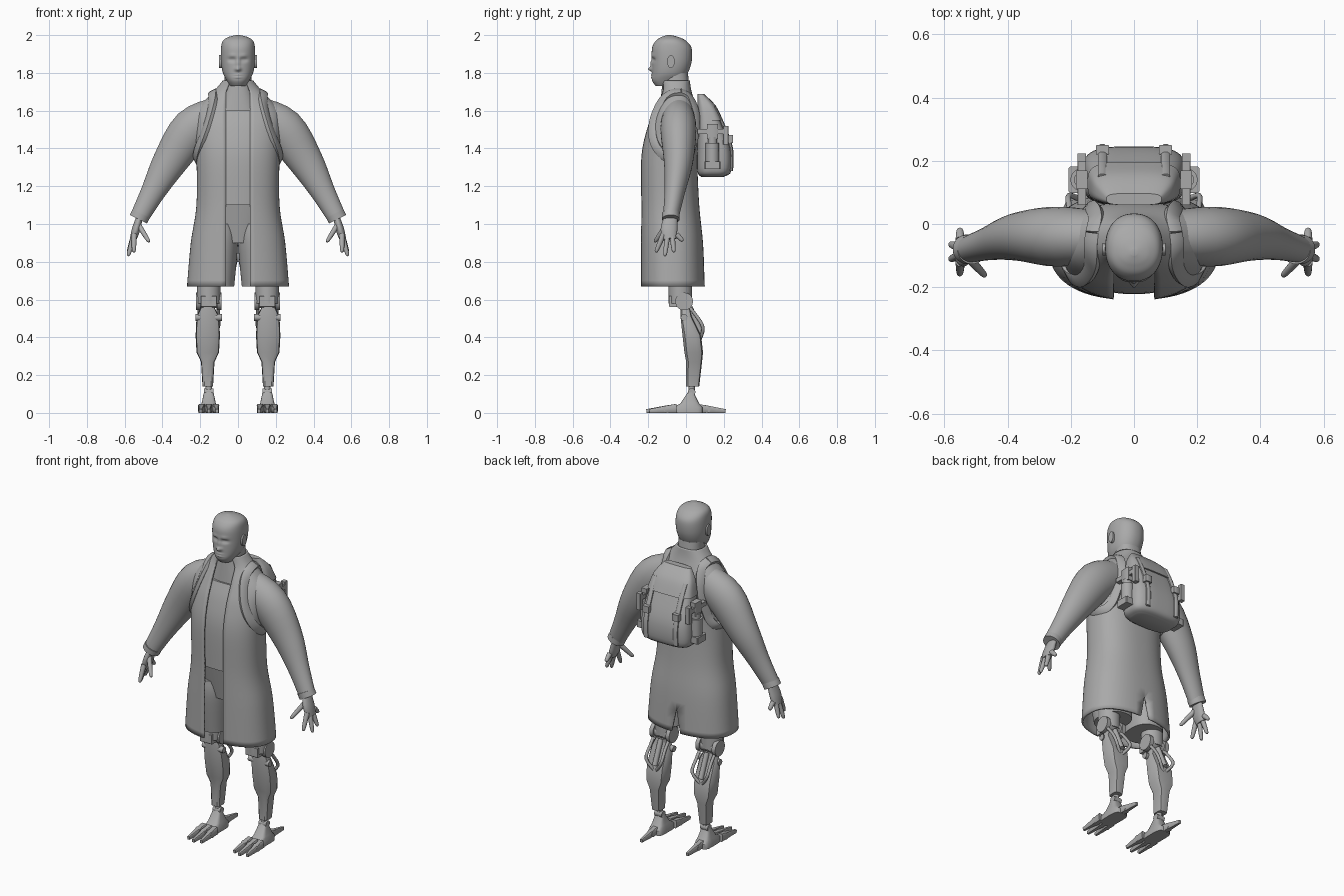
import bpy, bmesh, math
from mathutils import Vector
from mathutils.bvhtree import BVHTree

cube = bpy.data.objects.get("Cube")
if cube:
    bpy.data.objects.remove(cube)

grey = bpy.data.materials.new("plain_grey")
grey.use_nodes = True
grey.diffuse_color = (.4, .4, .4, 1)
grey.node_tree.nodes["Principled BSDF"].inputs["Base Color"].default_value = grey.diffuse_color

X, Y, Z = Vector.Fill(3, 0), Vector.Fill(3, 0), Vector.Fill(3, 0)
X.x = Y.y = Z.z = 1


def smooth_rows(rows, steps):
    """Interpolate rows of numbers with a Catmull-Rom spline."""
    smooth, last = [], len(rows) - 1
    for index in range(last):
        before, after = rows[max(index - 1, 0)], rows[min(index + 2, last)]
        for step in range(steps):
            t = step / steps
            smooth.append([
                (2 * b + (c - a) * t + (2 * a - 5 * b + 4 * c - d) * t ** 2
                 + (3 * b - a - 3 * c + d) * t ** 3) / 2
                for a, b, c, d in zip(before, rows[index], rows[index + 1], after)])
    return smooth + [list(rows[last])]


def rounded(value, power):
    """Turn a sine or cosine into its superellipse version."""
    return math.copysign(abs(value) ** (2 / power), value)


def skin(name, rings, closed, mirror):
    """Join rings of points into one smooth surface."""
    size = len(rings[0])
    verts = [point for ring in rings for point in ring]
    faces = []
    for start in range(0, len(verts) - size, size):
        for i in range(size if closed else size - 1):
            j = (i + 1) % size
            faces.append((start + i, start + j, start + size + j, start + size + i))
    if closed:
        faces += [range(size), range(len(verts) - size, len(verts))]
    mesh = bpy.data.meshes.new(name)
    mesh.from_pydata(verts, [], [tuple(face) for face in faces])
    bm = bmesh.new()
    bm.from_mesh(mesh)
    bmesh.ops.recalc_face_normals(bm, faces=bm.faces)
    bm.to_mesh(mesh)
    bm.free()
    mesh.shade_smooth()
    mesh.set_sharp_from_angle(angle=math.radians(40))
    mesh.materials.append(grey)
    obj = bpy.data.objects.new(name, mesh)
    bpy.context.scene.collection.objects.link(obj)
    if mirror:
        obj.modifiers.new("mirror", "MIRROR").use_mirror_merge = False
    return obj


def loft(name, rows, x=0, sides=48, steps=5, power=2.4, gap=0):
    """Stack sections (height, half width, front y, back y); gap opens the front."""
    rings = []
    for z, width, front, back in smooth_rows(rows, steps):
        middle, depth = (front + back) / 2, (back - front) / 2
        first = math.asin(min(gap / width, .5) ** (power / 2)) if gap else math.pi / sides
        last = 2 * math.pi - first
        angles = [first + (last - first) * i / (sides - 1) for i in range(sides)]
        rings.append([(x + width * rounded(math.sin(angle), power),
                       middle - depth * rounded(math.cos(angle), power), z) for angle in angles])
    return skin(name, rings, closed=not gap, mirror=x != 0)


def tube(name, points, radii, ref=lambda point: Y, flat=1, sides=16, steps=4, power=2):
    """Sweep a section along points; radii run along ref, times flat across it."""
    rows = smooth_rows([(*point, radius) for point, radius in zip(points, radii)], steps)
    rings = []
    for index, row in enumerate(rows):
        point, radius = Vector(row[:3]), row[3]
        ahead, behind = rows[min(index + 1, len(rows) - 1)], rows[max(index - 1, 0)]
        along = (Vector(ahead[:3]) - Vector(behind[:3])).normalized()
        side = ref(point) - along * along.dot(ref(point))
        side.normalize()
        across = along.cross(side) * flat
        angles = [(i + .5) * 2 * math.pi / sides for i in range(sides)]
        rings.append([point + radius * (side * rounded(math.cos(angle), power)
                                        + across * rounded(math.sin(angle), power))
                      for angle in angles])
    return skin(name, rings, closed=True, mirror=True)


def rod(name, centre, half, radius, flat=1, sides=24, power=2):
    """Straight round rod, or a bevelled block when sides are few and power high."""
    centre = Vector(centre)
    ref = Z if abs(half.z) < abs(half.x) + abs(half.y) else Y
    tube(name, (centre - half, centre + half), (radius, radius), lambda point: ref,
         flat, sides, steps=1, power=power)


def block(name, centre, half, radius, flat=1):
    rod(name, centre, half, radius, flat, sides=8, power=16)


# Head, with the face shaped by soft bumps (x, z, spread x, spread z, push)
head = loft("head", [
    (1.73, .04, -.16, -.06), (1.76, .06, -.18, -.02), (1.8, .08, -.18, .01), (1.86, .09, -.18, .03),
    (1.93, .09, -.18, .03), (1.97, .08, -.16, 0), (1.99, .05, -.13, -.04), (2, .01, -.1, -.08)],
    sides=96, steps=9, power=2.2)
nose, nose_tip = (0, 1.85, .01, .03, -.01), (0, 1.82, .015, .01, -.02)
socket, eyeball, brow = (.03, 1.87, .02, .01, .014), (.03, 1.87, .01, .005, -.005), (.03, 1.89, .02, .01, -.005)
upper_lip, lower_lip = (0, 1.79, .02, .004, -.006), (0, 1.776, .02, .004, -.006)
for vert in head.data.vertices:
    if vert.co.y < -.1:
        px, pz = abs(vert.co.x), vert.co.z
        for x, z, wide, tall, push in (nose, nose_tip, socket, eyeball, brow, upper_lip, lower_lip):
            vert.co.y += push * math.exp(-((px - x) / wide) ** 2 - ((pz - z) / tall) ** 2)
rod("ears", (.09, -.08, 1.86), X * .01, .034, flat=.6)
loft("neck", [(1.5, .15, -.15, .03), (1.7, .08, -.13, .02), (1.8, .07, -.12, .01)])

# Long open vest, with the shirt as an inset copy of its middle
coat = [(.67, .27, -.24, .1), (.9, .25, -.24, .09), (1.1, .22, -.24, .07), (1.35, .22, -.24, .06),
        (1.5, .23, -.21, .07), (1.6, .22, -.17, .06), (1.7, .13, -.13, .03), (1.76, .08, -.13, .02)]
inset = .02
loft("shirt", [(z, width - 2 * inset, front + inset, back - inset) for z, width, front, back in coat[2:6]])
vest = loft("open_vest", coat, sides=65, gap=.065)
surface = BVHTree.FromPolygons([vert.co.copy() for vert in vest.data.vertices],
                               [tuple(face.vertices) for face in vest.data.polygons])

# Tapered slit in the back of the vest
slit_top = .82
bm = bmesh.new()
bm.from_mesh(vest.data)
slit_faces = [face for face in bm.faces if face.calc_center_median().y > 0
              and abs(face.calc_center_median().x) < .03
              and max(vert.co.z for vert in face.verts) < slit_top]
bmesh.ops.delete(bm, geom=slit_faces, context="FACES")
for vert in bm.verts:
    if vert.co.y > 0 and vert.co.z < slit_top and .005 < abs(vert.co.x) < .05:
        vert.co.x = math.copysign((slit_top - vert.co.z) / 5, vert.co.x)
bm.to_mesh(vest.data)
bm.free()
vest.modifiers.new("thickness", "SOLIDIFY").thickness = .012

# Shorts
loft("shorts_waist", [(.9, .12, -.17, .03), (1.1, .19, -.21, .04)])
loft("shorts_legs", [(.67, .09, -.16, .06), (.9, .11, -.2, .06), (1, .1, -.2, .05)], x=.11)

# Arms, cuffs and hands
wrist = Vector((.52, -.08, 1.04))
tube("arms", [(.1, -.04, 1.58), (.24, -.04, 1.5), (.36, -.04, 1.33), (.45, -.06, 1.17), wrist],
     (.08, .095, .077, .054, .042), flat=1.2, sides=32)
rod("cuffs", wrist, (Z - X / 2) * .015, .047, flat=1.1)
tube("palms", [wrist, (.54, -.09, .97), (.555, -.085, .92)], (.035, .045, .036), flat=.5)


def finger(name, base, tip):
    base, tip = Vector(base), Vector(tip)
    tube(name, [base.lerp(tip, share) for share in (0, .5, .9, 1)], (.015, .013, .01, .004))


finger("thumbs", (.53, -.1, 1), (.47, -.165, .905))
for i, name in enumerate(("index_fingers", "middle_fingers", "ring_fingers", "little_fingers")):
    finger(name, (.55, -.12 + i * .023, .945),
           (.585 - (i - 1.5) ** 2 * .015, -.16 + i * .048, .83 + (i - 1) ** 2 * .02))

# Backpack with flap, buckled straps and side gear
pack = [(1.25, .12, .08, .2), (1.28, .16, .06, .24), (1.4, .16, .06, .24),
        (1.54, .14, .06, .19), (1.62, .12, .06, .15), (1.68, .08, .06, .09)]
grow = .007
loft("backpack", pack, power=3.5)
loft("backpack_flap", [(z + grow, width + grow, front, back + grow) for z, width, front, back in pack[3:]],
     power=3.5)
tube("flap_straps", [(.1, back, z) for z, width, front, back in pack[1:5]], [.01] * 4, flat=1.5, sides=8)
block("strap_buckles", (.1, .235, 1.45), Z * .02, .015, flat=1.4)
bottle = Vector((.165, .14, 1.36))
rod("bottles", bottle, Z * .07, .036)
rod("bottle_caps", bottle + Z * .08, Z * .02, .025)
block("bottle_holders", bottle - Z * .05, Z * .02, .042)
block("gear_pouches", bottle + Z * .13, Z * .04, .03, flat=.6)
block("gear_handles", bottle + Z * .13, Y * .08, .014)
block("gear_clips", bottle + Z * .11 + Y * .07, Z * .05, .014)


# Shoulder straps: a loop around each arm, laid onto the vest
def outward(point):
    return point - Vector((0, -.08, 1.45))


loop = []
for i in range(25):
    angle = math.tau * i / 24
    up, forward = math.cos(angle), math.sin(angle)
    loop.append(surface.find_nearest(Vector((.165 - up * .045, -.03 - forward * .14, 1.51 + up * .18)))[0])
tube("shoulder_straps", loop, [.012] * len(loop), outward, flat=2, sides=8, steps=2, power=8)

# Mechanical knees and shins
leg = .155
knee = Vector((leg, -.01, .59))
rod("thigh_sockets", knee + Z * .05 - Y * .02, Z * .06, .062)
rod("knee_axles", knee, X * .06, .036)
block("knee_caps", knee - Y * .05, X * .04, .03)
rod("knee_pistons", knee + Y * .06 - Z * .1, Y * .03 - Z * .07, .015)
rod("shin_pivots", knee - Z * .085, X * .07, .018)
for side in (X, -X):
    rod("knee_discs", knee + side * .055, side * .012, .047)
    edge = knee + side * .05
    tube("knee_cables", [edge, edge + Y * .06 - Z * .07, edge + Y * .1 - Z * .14, knee + Y * .08 - Z * .21],
         [.009] * 4, lambda point: X, sides=10)
loft("shins", [(.56, .035, -.03, .02), (.51, .06, -.03, .03), (.41, .065, -.02, .08), (.32, .06, -.01, .09),
               (.27, .036, 0, .085), (.14, .028, 0, .07)], x=leg + .005, sides=9, steps=1, power=4)

# Ankles and feet with three front toes and a heel toe
ankle = Vector((leg, .03, .11))
rod("ankle_rods", ankle, Z * .04, .017)
rod("ankle_joints", ankle, X * .025, .02)
loft("foot_blocks", [(0, .045, -.07, .09), (.03, .045, -.07, .09), (.05, .038, -.03, .07), (.11, .025, .01, .04)],
     x=leg, sides=17, steps=1, power=4)


def toe(name, x, start, end, spread):
    """Jointed toe tapering towards the ground."""
    radii = (.024, .02, .015, .01)
    points = [(x + spread * i, start + (end - start) * i / 3, radius) for i, radius in enumerate(radii)]
    tube(name, points, radii, lambda point: Z, flat=.8, sides=8, steps=1, power=6)
    rod(name + "_knuckles", points[1], X * .015, radii[1])


for spread in (-1, 0, 1):
    toe("front_toes", leg + spread * .037, -.05, -.21 + abs(spread) * .015, spread * .002)
toe("heel_toes", leg, .06, .21, 0)
